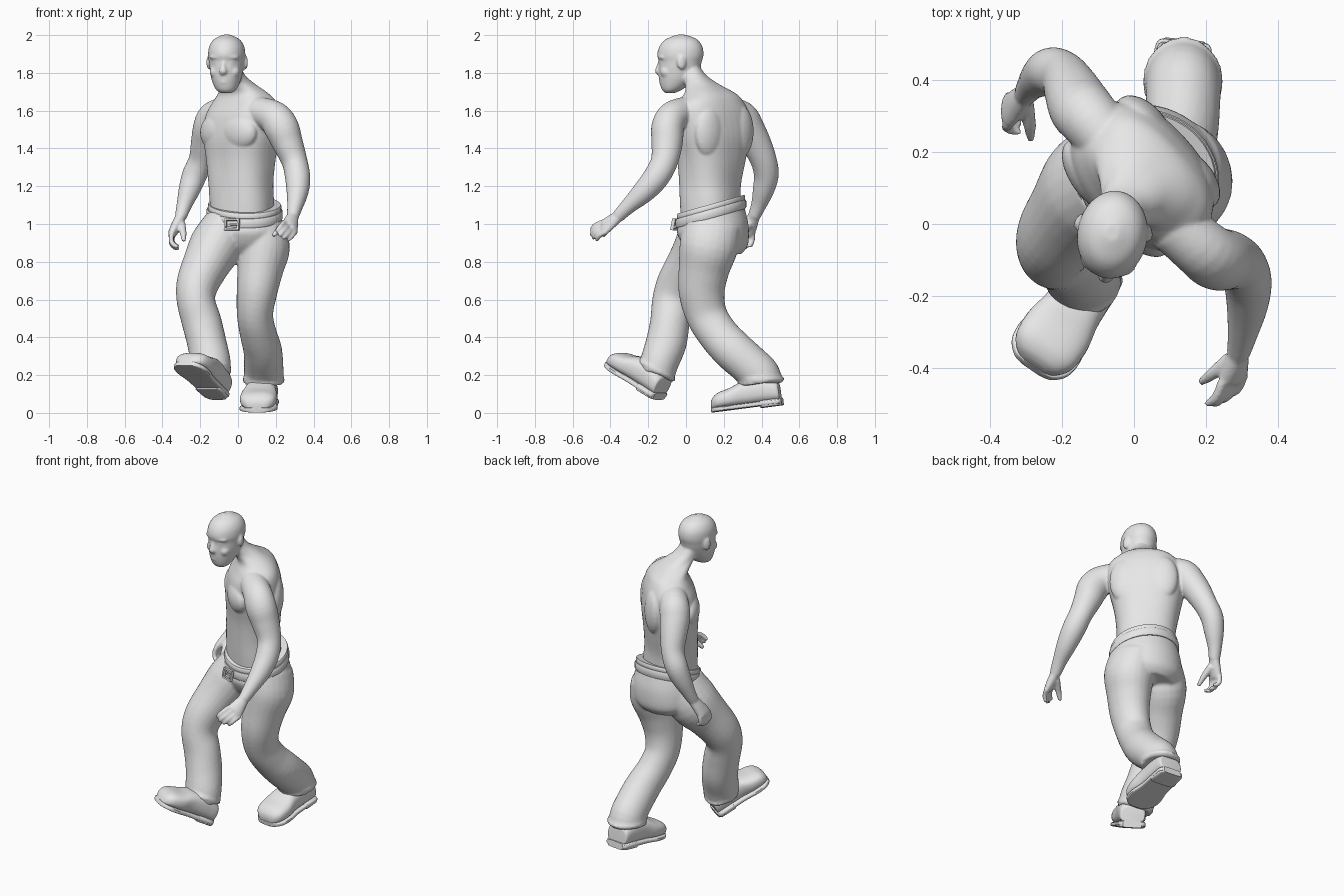
import bpy, bmesh, math
from mathutils import Vector, Matrix

cube = bpy.data.objects.get("Cube")
if cube:
    bpy.data.objects.remove(cube)

grey = bpy.data.materials.new("plain grey")
grey.use_nodes = True
grey.diffuse_color = (0.8, 0.8, 0.8, 1)
grey.node_tree.nodes["Principled BSDF"].inputs["Base Color"].default_value = grey.diffuse_color


def spline(rows, steps=4):
    """Catmull-Rom through rows of numbers."""
    out = []
    for i in range(len(rows) - 1):
        a, b, c, d = (rows[max(0, min(len(rows) - 1, i + k))] for k in (-1, 0, 1, 2))
        for s in range(steps):
            t = s / steps
            out.append([q + t * (r - p + t * (2*p - 5*q + 4*r - o + t * (3*(q - r) + o - p))) / 2
                        for p, q, r, o in zip(a, b, c, d)])
    return out + [list(rows[-1])]


def loft(bm, rings, power=1.0, n=32):
    """Closed skin over rings of (centre, half axis, half axis)."""
    def bend(v):
        return math.copysign(abs(v) ** power, v)
    loops = []
    for c, u, v in rings:
        angles = [2 * math.pi * k / n for k in range(n)]
        loops.append([bm.verts.new(c + u * bend(math.cos(t)) + v * bend(math.sin(t))) for t in angles])
    for a, b in zip(loops, loops[1:]):
        for k in range(n):
            bm.faces.new((a[k], a[k - 1], b[k - 1], b[k]))
    bm.faces.new(loops[0])
    bm.faces.new(loops[-1][::-1])


def stack(bm, rows, smooth=True, power=1.0):
    """Level rings: x, y, z, half width, half depth, turn in degrees, slope along y."""
    rings = []
    for x, y, z, a, b, turn, slope in (spline(rows) if smooth else rows):
        t = math.radians(turn)
        u = Vector((math.cos(t), math.sin(t), slope * math.sin(t))) * a
        v = Vector((-math.sin(t), math.cos(t), slope * math.cos(t))) * b
        rings.append((Vector((x, y, z)), u, v))
    loft(bm, rings, power, 48)


def limb(bm, rows, ref=(0, 1, 0), n=24):
    """Tube along a path: x, y, z, half width, half depth."""
    rows = spline(rows)
    pts = [Vector(r[:3]) for r in rows]
    rings = []
    for i, r in enumerate(rows):
        t = (pts[min(i + 1, len(pts) - 1)] - pts[max(i - 1, 0)]).normalized()
        u = t.cross(Vector(ref)).normalized()
        rings.append((pts[i], u * r[3], u.cross(t) * r[4]))
    loft(bm, rings, n=n)


def blob(bm, pos, size, turn=0):
    m = Matrix.Translation(pos) @ Matrix.Rotation(math.radians(turn), 4, 'Z') @ Matrix.Diagonal((*size, 1))
    bmesh.ops.create_uvsphere(bm, u_segments=24, v_segments=14, radius=1, matrix=m)


def finish(name, bm, voxel=0, relax=4):
    bmesh.ops.recalc_face_normals(bm, faces=bm.faces)
    for f in bm.faces:
        f.smooth = True
    for e in bm.edges:
        e.smooth = e.calc_face_angle(0) < 0.7
    me = bpy.data.meshes.new(name)
    bm.to_mesh(me)
    bm.free()
    me.materials.append(grey)
    ob = bpy.data.objects.new(name, me)
    bpy.context.collection.objects.link(ob)
    if voxel:
        mod = ob.modifiers.new("fuse", 'REMESH')
        mod.mode, mod.voxel_size, mod.use_smooth_shade = 'VOXEL', voxel, True
        mod = ob.modifiers.new("relax", 'SMOOTH')
        mod.factor, mod.iterations = 0.5, relax


def hand(bm, wrist, knuckle, spread, aim, curl, thumb):
    w, k, s, d, c = (Vector(p) for p in (wrist, knuckle, spread, aim, curl))
    s.normalize(), d.normalize(), c.normalize()
    limb(bm, [(*w, .032, .028), (*w.lerp(k, .5), .042, .028), (*k, .05, .024), (*(k + d * .012), .042, .017)],
         s.cross(k - w))
    for i, size in enumerate((.95, 1.08, 1, .8)):
        p = k + s * (i - 1.5) * .027
        q = p + d * .045 * size
        r = q + (d + c).normalized() * .032 * size
        limb(bm, [(*p, .014, .014), (*q, .014, .014), (*r, .013, .013), (*(r + c * .025), .009, .009)], s, 12)
    limb(bm, [(*p, r, r) for p, r in zip(thumb, (.023, .018, .011))], s, 12)


# Bare upper body: trunk, neck, head and arms fused into one skin
bm = bmesh.new()
stack(bm, [(.025, .13, 1.0, .162, .143, -24, .2), (.02, .128, 1.12, .168, .145, -30, .1),
           (.015, .128, 1.22, .172, .145, -36, 0), (.015, .135, 1.34, .19, .152, -43, 0),
           (.018, .135, 1.46, .215, .162, -47, 0), (.025, .132, 1.57, .222, .15, -48, 0),
           (.035, .13, 1.64, .2, .125, -48, 0), (.028, .128, 1.69, .15, .103, -47, 0),
           (.0, .085, 1.74, .09, .082, -38, 0), (-.03, .04, 1.785, .068, .068, -18, 0),
           (-.045, .015, 1.83, .06, .06, -10, 0)], power=.82)
t = math.radians(-48)
across, ahead = Vector((math.cos(t), math.sin(t), 0)), Vector((math.sin(t), -math.cos(t), 0))
mid = Vector((.02, .134, 0))
for side in (-1, 1):
    # chest muscle and shoulder blade
    blob(bm, mid + across * side * .095 + ahead * .104 + Vector((0, 0, 1.485)), (.115, .058, .095), -48 + side * 8)
    blob(bm, mid + across * side * .11 - ahead * .106 + Vector((0, 0, 1.49)), (.09, .052, .14), -48 - side * 6)

# Left arm reaches forward, right arm swings back
limb(bm, [(.11, .0, 1.595, .08, .08), (.19, -.07, 1.565, .087, .083), (.23, -.097, 1.51, .092, .087),
          (.262, -.1, 1.43, .082, .083), (.3, -.115, 1.33, .068, .072), (.316, -.16, 1.245, .067, .069),
          (.315, -.225, 1.17, .058, .06), (.302, -.305, 1.095, .042, .042), (.29, -.36, 1.04, .032, .034)])
limb(bm, [(-.06, .22, 1.595, .08, .08), (-.125, .295, 1.565, .087, .085), (-.15, .325, 1.51, .088, .088),
          (-.172, .37, 1.43, .078, .08), (-.195, .41, 1.34, .066, .07), (-.23, .425, 1.26, .066, .066),
          (-.258, .41, 1.18, .057, .057), (-.285, .385, 1.1, .041, .041), (-.302, .36, 1.04, .032, .033)])
hand(bm, (.29, -.36, 1.04), (.275, -.43, .985), (.6, .2, -.55), (-.3, -.75, -.35), (-.5, -.2, -.6),
     ((.27, -.375, 1.015), (.22, -.415, .975), (.185, -.44, .935)))
hand(bm, (-.302, .36, 1.04), (-.347, .315, .95), (.05, 1, -.1), (-.12, -.15, -1), (.85, -.25, -.25),
     ((-.3, .335, 1.0), (-.29, .275, .95), (-.287, .235, .91)))

# Head
turn = -9
stack(bm, [(-.063, -.085, 1.694, .032, .026, turn, 0), (-.063, -.072, 1.715, .056, .058, turn, 0),
           (-.062, -.05, 1.765, .078, .093, turn, 0), (-.06, -.036, 1.82, .089, .109, turn, 0),
           (-.06, -.03, 1.86, .094, .114, turn, 0), (-.06, -.03, 1.895, .098, .123, turn, 0),
           (-.06, -.027, 1.94, .092, .114, turn, 0), (-.06, -.025, 1.978, .067, .083, turn, 0),
           (-.06, -.025, 2.002, .02, .024, turn, 0)])


def face(x, y, z):
    return Matrix.Translation((-.06, -.03, 0)) @ Matrix.Rotation(math.radians(turn), 4, 'Z') @ Vector((x, y, z))


limb(bm, [(*face(0, -.104, 1.87), .012, .01), (*face(0, -.114, 1.835), .013, .013),
          (*face(0, -.12, 1.808), .021, .016), (*face(0, -.106, 1.795), .018, .01)], n=16)
for z, w in ((1.765, .032), (1.75, .028)):
    blob(bm, face(0, -.094, z), (w, .02, .009), turn)
blob(bm, face(0, -.066, 1.712), (.03, .026, .018), turn)
for side in (-1, 1):
    blob(bm, face(side * .04, -.09, 1.882), (.042, .022, .012), turn + side * 22)
    blob(bm, face(side * .038, -.092, 1.855), (.018, .014, .008), turn + side * 20)
    blob(bm, face(side * .045, -.058, 1.805), (.035, .042, .035), turn + side * 25)
    blob(bm, face(side * .098, .022, 1.855), (.011, .024, .038), turn + side * 20)
finish("upper_body", bm, .007, 4)

# Trousers: seat and two legs fused
bm = bmesh.new()
stack(bm, [(.035, .13, 1.075, .186, .166, -20, .3), (.035, .135, 1.03, .2, .175, -20, .25),
           (.035, .142, .97, .212, .187, -18, .1), (.035, .155, .89, .202, .17, -18, 0),
           (.035, .16, .84, .15, .13, -18, 0)])
limb(bm, [(.135, .14, 1.0, .11, .15), (.137, .12, .88, .138, .155), (.118, .095, .76, .122, .135),
          (.1, .083, .64, .108, .122), (.09, .108, .52, .096, .11), (.107, .168, .42, .097, .107),
          (.13, .245, .335, .102, .11), (.136, .335, .255, .104, .108), (.136, .383, .205, .105, .112),
          (.136, .395, .155, .108, .12)])
limb(bm, [(-.06, .14, 1.0, .12, .15), (-.115, .1, .89, .14, .16), (-.17, .03, .785, .125, .135),
          (-.215, -.035, .68, .112, .122), (-.222, -.07, .59, .102, .11), (-.192, -.085, .48, .105, .105),
          (-.165, -.105, .37, .104, .108), (-.145, -.14, .27, .106, .102), (-.138, -.158, .2, .1, .098)])
# Rolled hems
for x, y, z, a, b, slope in ((.136, .397, .178, .113, .125, 0), (-.14, -.156, .225, .107, .102, -.5)):
    stack(bm, [(x, y, z - .02, a - .02, b - .02, 0, slope), (x, y, z, a, b, 0, slope),
               (x, y, z + .02, a - .02, b - .02, 0, slope)])
finish("trousers", bm, .01, 4)

# Waistband and belt follow the sloping waist
for name, low, high, grow in (("waistband", .012, .045, .004), ("belt", -.03, .018, .011)):
    bm = bmesh.new()
    a, b = .193 + grow, .174 + grow
    stack(bm, [(.035, .132, 1.06 + h, a - d, b - d, -20, .28)
               for h, d in ((low, .02), (low, .004), (low + .008, 0), (high - .008, 0), (high, .004), (high, .02))],
          smooth=False)
    finish(name, bm)

# Buckle frame with a prong
bm = bmesh.new()
place = (Matrix.Translation((-.032, -.056, .998)) @ Matrix.Rotation(math.radians(-20), 4, 'Z')
         @ Matrix.Rotation(-.2, 4, 'X'))
for x, z, w, h in ((0, .026, .08, .01), (0, -.026, .08, .01), (-.036, 0, .01, .06), (.036, 0, .01, .06),
                   (.015, 0, .05, .008)):
    m = place @ Matrix.Translation((x, 0, z)) @ Matrix.Diagonal((w, .018, h, 1))
    bmesh.ops.create_cube(bm, size=1, matrix=m)
finish("belt_buckle", bm)


def shoe(name, heel, toe):
    h, t = Vector(heel), Vector(toe)
    d = (t - h).normalized()
    side = d.cross(Vector((0, 0, 1))).normalized()
    up = side.cross(d)
    length = (t - h).length
    upper = [(.01, .06, .1), (.04, .074, .125), (.25, .08, .15), (.5, .085, .145),
             (.7, .098, .118), (.88, .092, .1), (.97, .066, .075), (1, .035, .05)]
    sole = [(-.01, .05, 0), (.03, .077, 0), (.25, .082, 0), (.5, .085, 0),
            (.72, .1, 0), (.88, .094, 0), (.98, .065, 0), (1.005, .037, 0)]
    for part, rows, power in (("upper", upper, .75), ("sole", sole, .35)):
        bm = bmesh.new()
        rings = []
        for s, w, top in spline(rows):
            low, top = (.012, top) if part == "upper" else (0, .026)
            rings.append((h + d * s * length + up * (low + top) / 2, side * w, up * (top - low) / 2))
        loft(bm, rings, power)
        if part == "sole":
            # heel block
            loft(bm, [(h + d * s + up * .01, side * w, up * .02)
                      for s, w in ((-.004, .055), (.015, .076), (.1, .081), (.11, .07))], .35)
        finish(f"{name}_{part}", bm)


shoe("left_shoe", (.14, .508, .05), (.1, .14, .002))
shoe("right_shoe", (-.108, -.145, .08), (-.285, -.405, .25))
